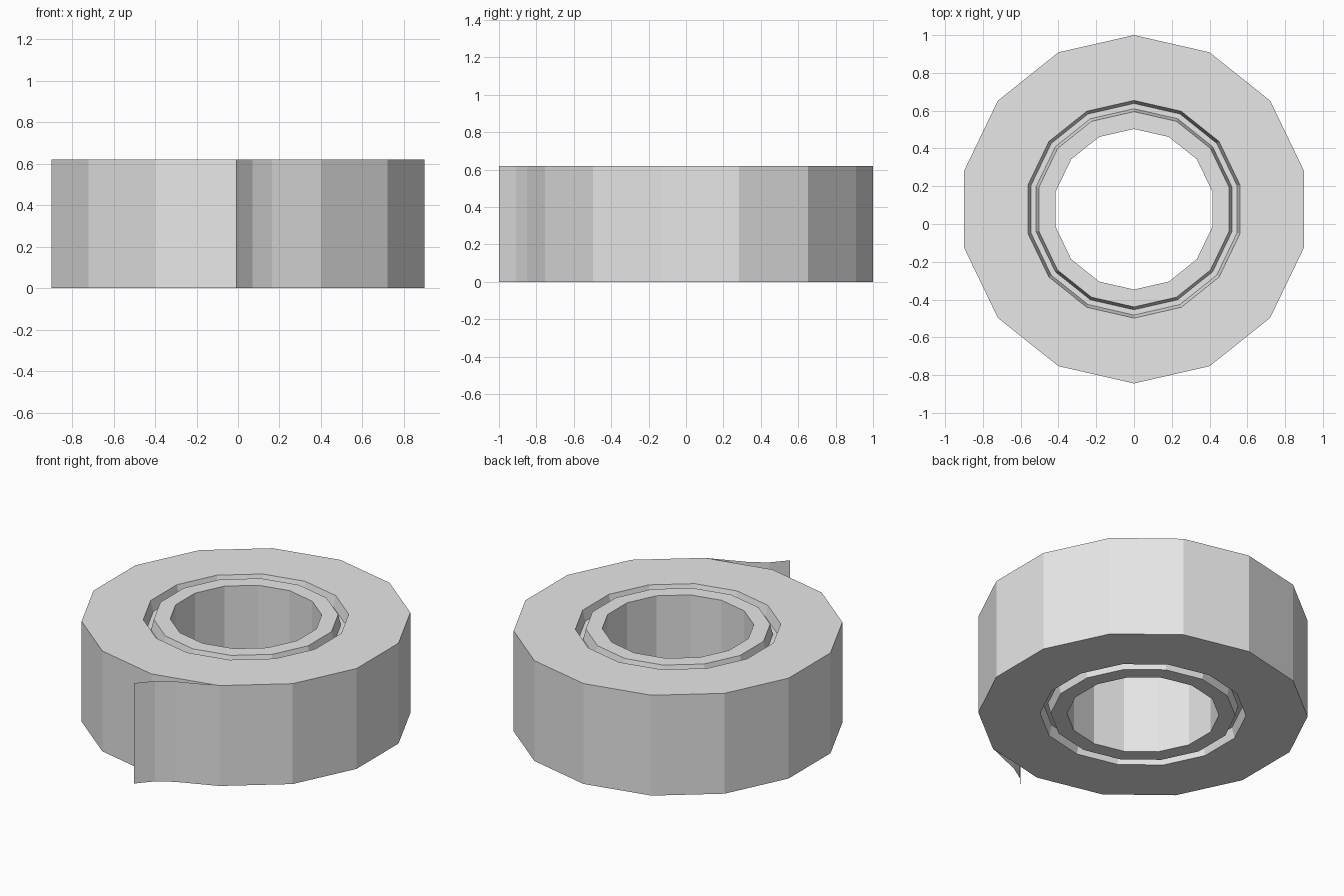
import bpy
import bmesh
from math import pi, sin, cos
from mathutils import Vector

cube = bpy.data.objects.get("Cube")
if cube:
    bpy.data.objects.remove(cube, do_unlink=True)

SIDES = 14
HEIGHT = 0.62
GROOVE = 0.065
CENTRE_Y = 0.078
RADIUS = 0.922

grey = bpy.data.materials.new("light grey")
grey.use_nodes = True
grey.diffuse_color = (0.8, 0.8, 0.8, 1)
grey.node_tree.nodes["Principled BSDF"].inputs["Base Color"].default_value = (0.8, 0.8, 0.8, 1)


def finish(name, bm):
    mesh = bpy.data.meshes.new(name)
    bm.to_mesh(mesh)
    bm.free()
    mesh.materials.append(grey)
    obj = bpy.data.objects.new(name, mesh)
    bpy.context.collection.objects.link(obj)
    return obj


def lathe(name, profile):
    """Turn a closed (radius, z) profile into a faceted ring."""
    bm = bmesh.new()
    rings = []
    for i in range(SIDES):
        a = pi / 2 + 2 * pi * i / SIDES
        rings.append([bm.verts.new((r * cos(a), CENTRE_Y + r * sin(a), z)) for r, z in profile])
    n = len(profile)
    for i in range(SIDES):
        a, b = rings[i], rings[(i + 1) % SIDES]
        for j in range(n):
            k = (j + 1) % n
            bm.faces.new((a[j], b[j], b[k], a[k]))
    bmesh.ops.recalc_face_normals(bm, faces=bm.faces)
    return finish(name, bm)


# Roll with a sloped groove between tape and core on both ends
upper = [(RADIUS, HEIGHT), (0.576, HEIGHT), (0.56, HEIGHT - GROOVE),
         (0.532, HEIGHT - GROOVE), (0.517, HEIGHT), (0.425, HEIGHT)]
lower = [(r, HEIGHT - z) for r, z in reversed(upper)]
lathe("tape_roll", upper + lower)

# Loose tape end: a thin sheet peeling off a corner of the roll
corner = -pi / 2 + 2 * pi / SIDES
path = [Vector((RADIUS * cos(corner), CENTRE_Y + RADIUS * sin(corner), 0)),
        Vector((0.165, -0.85, 0)), Vector((0.07, -0.91, 0)), Vector((-0.01, -1, 0))]
bm = bmesh.new()
bottom = [bm.verts.new(p) for p in path]
top = [bm.verts.new(p + Vector((0, 0, HEIGHT))) for p in path]
for i in range(len(path) - 1):
    bm.faces.new((bottom[i + 1], bottom[i], top[i], top[i + 1]))
finish("loose_tape_end", bm)
